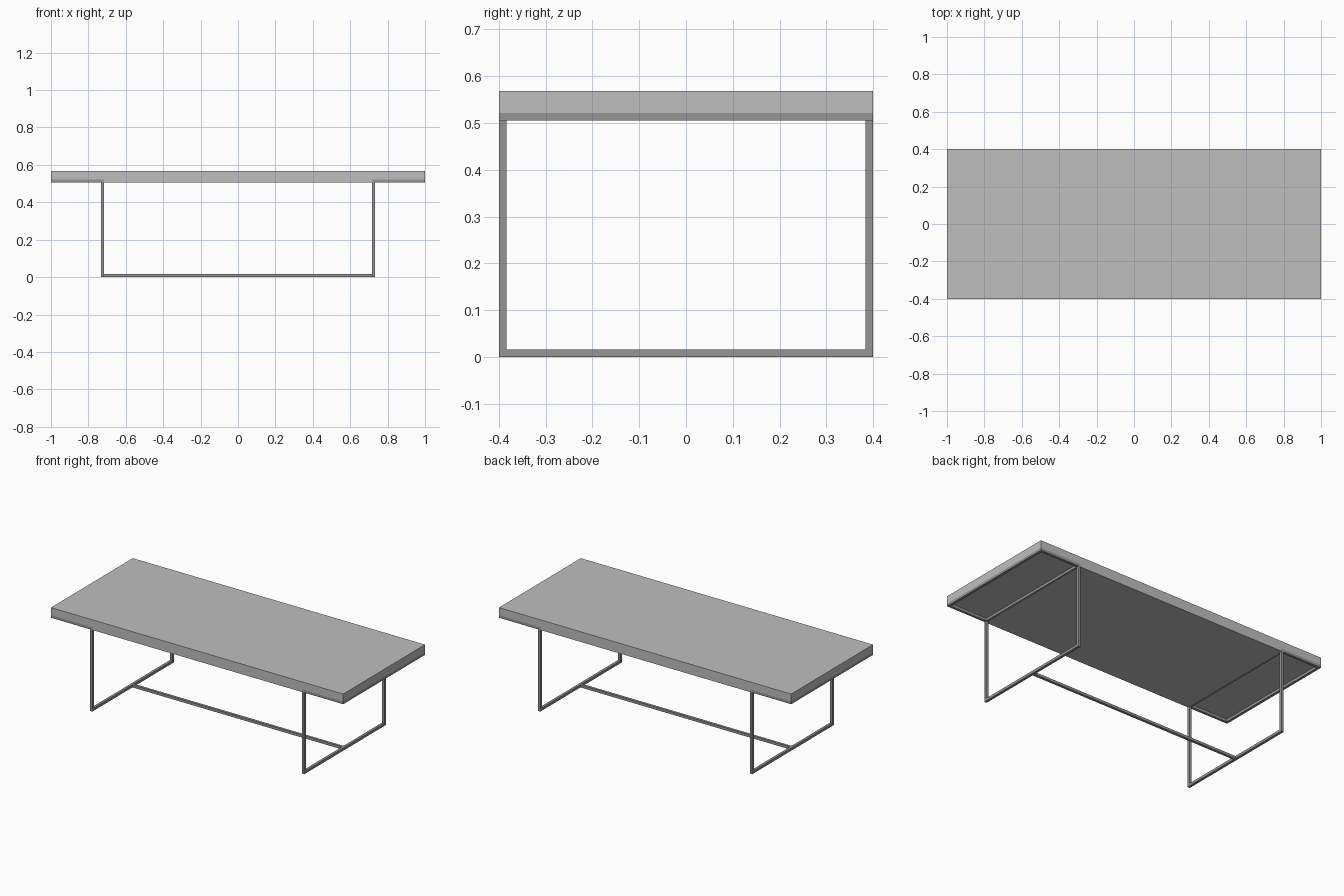
import bpy

cube = bpy.data.objects.get("Cube")
if cube:
    bpy.data.objects.remove(cube, do_unlink=True)


def make_material(name, value):
    mat = bpy.data.materials.new(name)
    mat.use_nodes = True
    color = (value, value, value, 1)
    mat.diffuse_color = color
    mat.node_tree.nodes["Principled BSDF"].inputs["Base Color"].default_value = color
    return mat


light_grey = make_material("light_grey_top", 0.52)
dark_grey = make_material("dark_grey_metal", 0.30)


def box(name, x, y, z, mat):
    """Box spanning the given (low, high) ranges."""
    bpy.ops.mesh.primitive_cube_add(size=1)
    obj = bpy.context.object
    obj.name = name
    spans = (x, y, z)
    for v in obj.data.vertices:
        for i, (low, high) in enumerate(spans):
            v.co[i] = high if v.co[i] > 0 else low
    obj.data.materials.append(mat)
    return obj


BAR = 0.016       # square bar thickness
LEG = 0.733       # outer face of the legs
HALF = 0.4        # half depth
UNDER = 0.505     # underside height
TOP = 0.568       # table height
INNER = LEG - BAR

# Slab, thicker between the legs so the end frames sit flush in it
box("table_top", (-1, 1), (-HALF, HALF), (UNDER + BAR, TOP), light_grey)
box("table_top_core", (-INNER, INNER), (-HALF, HALF), (UNDER, UNDER + BAR), light_grey)


def side_range(side, low, high):
    return tuple(sorted((side * low, side * high)))


rail_z = (UNDER, UNDER + BAR)
for side, label in ((1, "left"), (-1, "right")):
    leg_x = side_range(side, INNER, LEG)
    inner_y = (-HALF + BAR, HALF - BAR)
    # Cross bars of the end frame
    box(label + "_foot_bar", leg_x, inner_y, (0, BAR), dark_grey)
    box(label + "_inner_rail", leg_x, inner_y, rail_z, dark_grey)
    box(label + "_end_rail", side_range(side, 1 - BAR, 1), inner_y, rail_z, dark_grey)
    # Legs and the rails running out to the table end
    for depth, place in ((-1, "front"), (1, "back")):
        leg_y = side_range(depth, HALF - BAR, HALF)
        box(f"{label}_{place}_leg", leg_x, leg_y, (0, UNDER + BAR), dark_grey)
        box(f"{label}_{place}_rail", side_range(side, LEG, 1), leg_y, rail_z, dark_grey)

# Floor stretcher joining the two frames
box("stretcher", (-INNER, INNER), (-BAR / 2, BAR / 2), (0, BAR), dark_grey)
